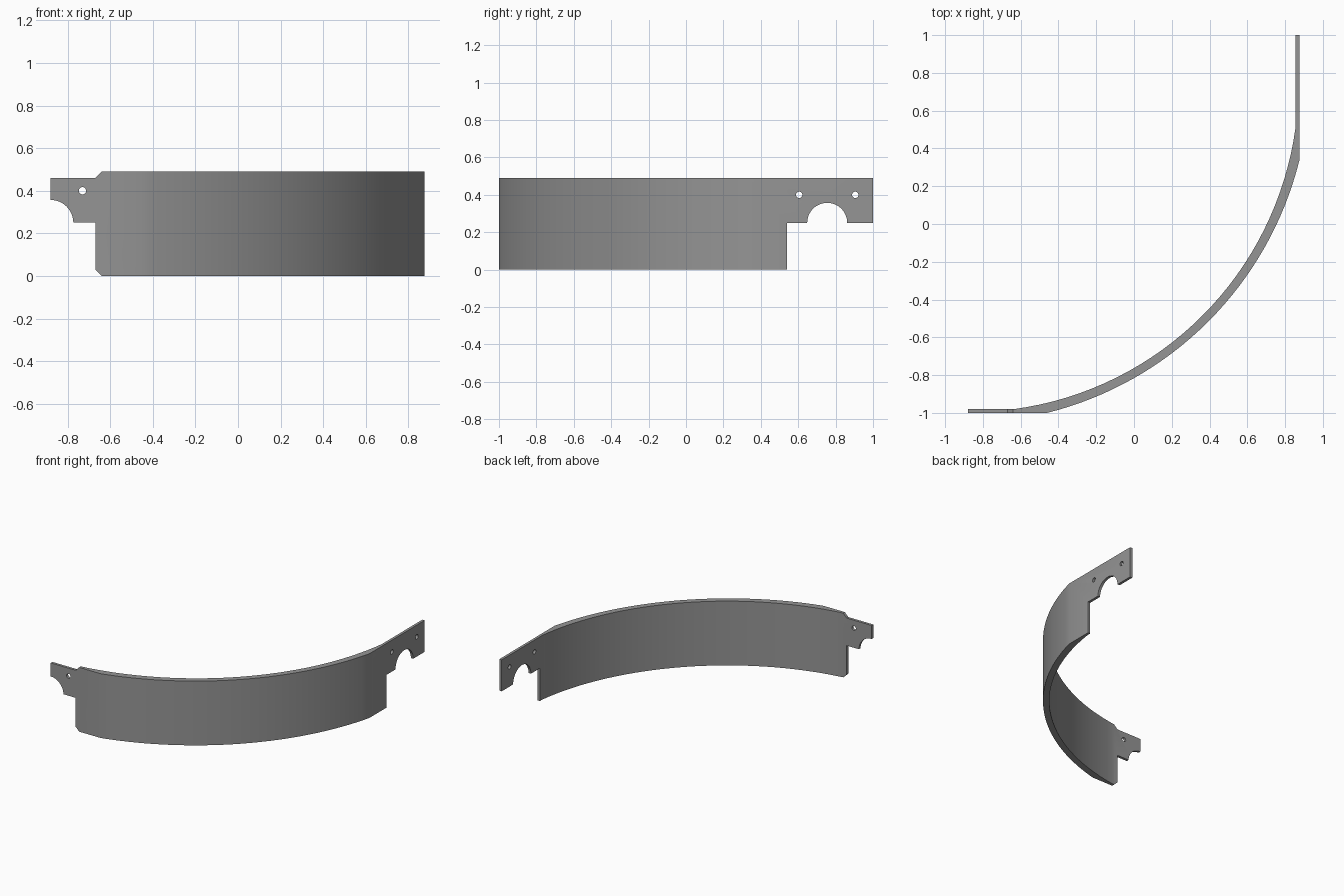
import bpy, bmesh, math
from mathutils import Vector

if "Cube" in bpy.data.objects:
    bpy.data.objects.remove(bpy.data.objects["Cube"])

HEIGHT = 0.49
SEGS = 32


def arc(center, r, a0, a1, n):
    """Points along a circular arc, angles in degrees."""
    return [(center[0] + r * math.cos(math.radians(a0 + (a1 - a0) * i / n)),
             center[1] + r * math.sin(math.radians(a0 + (a1 - a0) * i / n)))
            for i in range(n + 1)]


def prism(name, pts, place, depth):
    """Extrude a 2D outline; place maps (u, v) to 3D, depth is the extrusion."""
    bm = bmesh.new()
    face = bm.faces.new([bm.verts.new(place(u, v)) for u, v in pts])
    ext = bmesh.ops.extrude_face_region(bm, geom=[face])
    moved = [g for g in ext["geom"] if isinstance(g, bmesh.types.BMVert)]
    bmesh.ops.translate(bm, verts=moved, vec=Vector(depth))
    bmesh.ops.recalc_face_normals(bm, faces=bm.faces[:])
    mesh = bpy.data.meshes.new(name)
    bm.to_mesh(mesh)
    bm.free()
    obj = bpy.data.objects.new(name, mesh)
    bpy.context.collection.objects.link(obj)
    return obj


def band_arc(c, start):
    """Arc centred on the symmetry line x + y = -0.125, from start to its mirror."""
    center = (c, -0.125 - c)
    dx, dy = start[0] - center[0], start[1] - center[1]
    a = math.degrees(math.atan2(dy, dx))
    return arc(center, math.hypot(dx, dy), a, -90 - a, SEGS)


# Curved band with a thin flat plate at each end
outer = band_arc(-0.905, (-0.46, -1.0))
inner = band_arc(-0.87, (-0.635, -0.98))
outline = [(-0.88, -1.0)] + outer + [(0.875, 1.0), (0.855, 1.0)]
outline += inner[::-1] + [(-0.88, -0.98)]
band = prism("curved_bracket", outline, lambda u, v: (u, v, 0), (0, 0, HEIGHT))


def front_cut(name, pts):
    return prism(name, pts, lambda u, v: (u, -1.1, v), (0, 0.2, 0))


def side_cut(name, pts):
    return prism(name, pts, lambda u, v: (0.8, u, v), (0.15, 0, 0))


def hole(u):
    return arc((u, 0.4), 0.017, 0, 345, 23)


cutters = [
    # Left tab: lower step with corner chamfer and quarter-round notch
    front_cut("left_lower_cut",
              [(-1, -0.1), (-0.54, -0.1), (-0.67, 0.03), (-0.67, 0.25)]
              + arc((-0.88, 0.25), 0.107, 0, 90, 12) + [(-1, 0.357)]),
    # Left tab: upper step with corner chamfer
    front_cut("left_upper_cut",
              [(-1, 0.46), (-0.67, 0.46), (-0.58, 0.55), (-1, 0.55)]),
    front_cut("left_hole_cut", hole(-0.73)),
    # Right tab: lower step with half-round arch
    side_cut("right_lower_cut",
             [(0.54, -0.1), (0.54, 0.25)]
             + arc((0.755, 0.25), 0.107, 180, 0, 24)
             + [(1.1, 0.25), (1.1, -0.1)]),
    side_cut("right_hole_cut_a", hole(0.605)),
    side_cut("right_hole_cut_b", hole(0.905)),
]

for cutter in cutters:
    mod = band.modifiers.new(cutter.name, 'BOOLEAN')
    mod.operation = 'DIFFERENCE'
    mod.solver = 'EXACT'
    mod.object = cutter
    cutter.hide_render = True

# Bake the cuts and remove the cutters
bpy.context.view_layer.update()
dg = bpy.context.evaluated_depsgraph_get()
final = bpy.data.meshes.new_from_object(band.evaluated_get(dg))
band.modifiers.clear()
band.data = final
for cutter in cutters:
    bpy.data.objects.remove(cutter, do_unlink=True)

# Plain grey metal
grey = bpy.data.materials.new("grey_metal")
grey.diffuse_color = (0.3, 0.3, 0.3, 1)
grey.use_nodes = True
grey.node_tree.nodes["Principled BSDF"].inputs["Base Color"].default_value = grey.diffuse_color
final.materials.clear()
final.materials.append(grey)

bpy.context.view_layer.objects.active = band
band.select_set(True)
bpy.ops.object.shade_smooth_by_angle(angle=math.radians(30))
